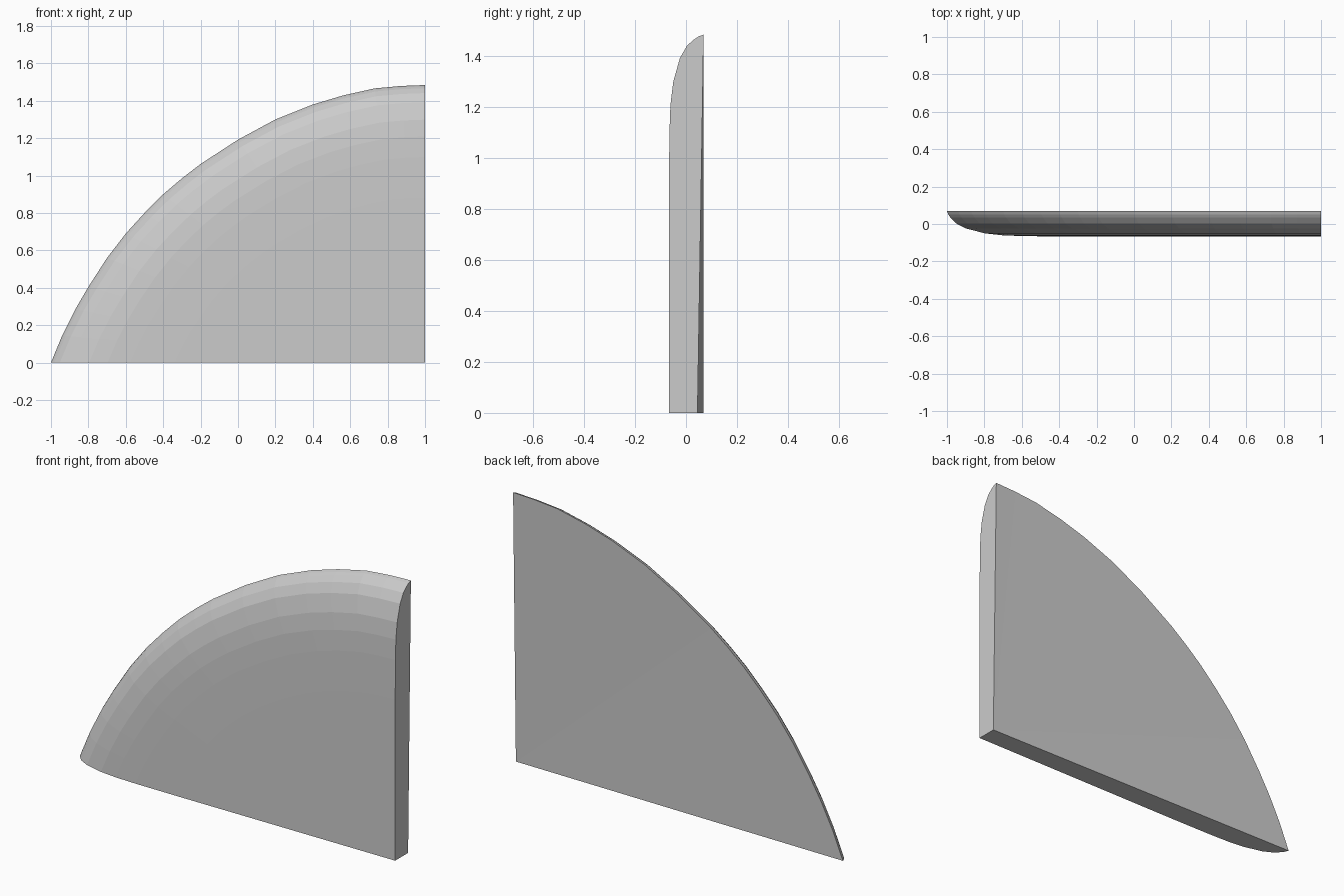
import bpy, bmesh

if "Cube" in bpy.data.objects:
    bpy.data.objects.remove(bpy.data.objects["Cube"])

# Outline of the curved edge (x, z), from the low tip to the top
ARC = [(-1, 0), (-.94, .145), (-.87, .285), (-.8, .405), (-.7, .56), (-.6, .69),
       (-.5, .80), (-.4, .90), (-.3, .985), (-.2, 1.062), (0, 1.192), (.2, 1.30),
       (.4, 1.38), (.56, 1.428), (.73, 1.466), (.87, 1.479), (1, 1.484)]
# Rounded front rim: (inset from the outline, y)
RIM = [(0, .069), (.007, .05), (.017, .034), (.043, .004), (.092, -.024),
       (.185, -.05), (.275, -.061), (.385, -.065), (.6, -.067)]
TOP = 1.484

bm = bmesh.new()


def ring(inset, y):
    """Outline shrunk towards the lower right corner."""
    sx, sz = 1 - 1.1 * inset / 2, 1 - inset / TOP
    return [bm.verts.new((1 + (x - 1) * sx, y, z * sz)) for x, z in ARC]


rings = [ring(d, y) for d, y in RIM]
front = bm.verts.new((1, -.067, 0))
back = bm.verts.new((1, .045, 0))

# Domed front, with fans closing the front and the slightly hollow back
for a, b in zip(rings, rings[1:]):
    for i in range(len(ARC) - 1):
        bm.faces.new((a[i], a[i + 1], b[i + 1], b[i]))
for i in range(len(ARC) - 1):
    bm.faces.new((rings[-1][i], rings[-1][i + 1], front))
    bm.faces.new((rings[0][i + 1], rings[0][i], back))

# Flat bottom and flat right end
bm.faces.new([r[0] for r in rings] + [front, back])
bm.faces.new([r[-1] for r in rings] + [front, back])

bmesh.ops.recalc_face_normals(bm, faces=bm.faces[:])
mesh = bpy.data.meshes.new("curved_panel")
bm.to_mesh(mesh)
bm.free()
panel = bpy.data.objects.new("curved_panel", mesh)
bpy.context.collection.objects.link(panel)
